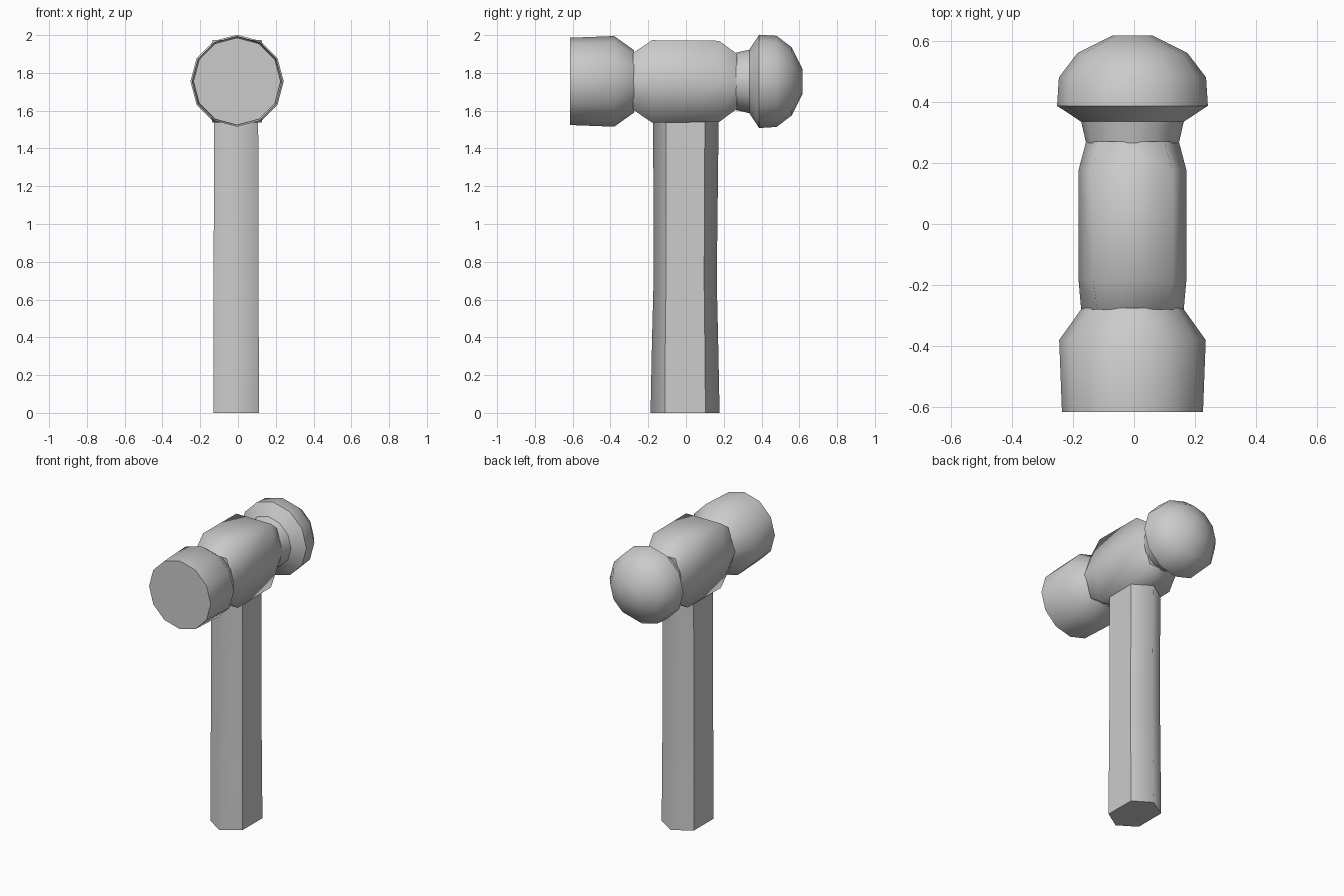
import bpy, bmesh
from math import sin, cos, tau

if "Cube" in bpy.data.objects:
    bpy.data.objects.remove(bpy.data.objects["Cube"])


def loft(name, rings, sharp_rings=(), sharp_sides=()):
    """Skin a list of equal-sized point rings, cap both ends, mark chosen edges sharp."""
    bm = bmesh.new()
    vr = [[bm.verts.new(p) for p in r] for r in rings]
    n = len(vr[0])
    for a, b in zip(vr, vr[1:]):
        for i in range(n):
            j = (i + 1) % n
            bm.faces.new((a[i], a[j], b[j], b[i]))
    bm.faces.new(vr[0])
    bm.faces.new(vr[-1])
    for f in bm.faces:
        f.smooth = True
    for k in sharp_rings:
        for i in range(n):
            bm.edges.get((vr[k][i], vr[k][(i + 1) % n])).smooth = False
    for i in sharp_sides:
        for a, b in zip(vr, vr[1:]):
            bm.edges.get((a[i], b[i])).smooth = False
    bmesh.ops.recalc_face_normals(bm, faces=bm.faces[:])
    me = bpy.data.meshes.new(name)
    bm.to_mesh(me)
    bm.free()
    ob = bpy.data.objects.new(name, me)
    bpy.context.collection.objects.link(ob)
    return ob


CX, CZ = -0.005, 1.755   # head axis


def circle(y, r, n=12):
    return [(CX + r * cos(tau * i / n), y, CZ + r * sin(tau * i / n)) for i in range(n)]


def body_ring(y, w, top, h):
    pts = [(w, 0), (top, h), (-top, h), (-w, 0), (-top, -h), (top, -h)]
    return [(CX + x, y, CZ + z) for x, z in pts]


def handle_ring(z, w, y0, y1, tip0, tip1):
    pts = [(w, y0), (w, y1), (0, tip1), (-w, y1), (-w, y0), (0, tip0)]
    return [(x - 0.01, y, z) for x, y in pts]


# Striking face
loft("striking_face", [circle(-0.615, 0.231), circle(-0.38, 0.24), circle(-0.275, 0.165)],
     sharp_rings=(0, 2))

# Central six-sided body
loft("head_body", [body_ring(-0.28, 0.168, 0.115, 0.15), body_ring(-0.18, 0.177, 0.13, 0.218),
                   body_ring(0.175, 0.177, 0.13, 0.215), body_ring(0.27, 0.152, 0.105, 0.145)],
     sharp_rings=(0, 3))

# Neck and rounded peen
loft("neck_and_peen", [circle(0.265, 0.152), circle(0.335, 0.168), circle(0.387, 0.247),
                       circle(0.48, 0.241), circle(0.56, 0.18), circle(0.617, 0.066)],
     sharp_rings=(0, 1, 2))

# Handle with flat sides and pointed front and back
loft("handle", [handle_ring(0, 0.121, -0.11, 0.103, -0.188, 0.178),
                handle_ring(0.35, 0.12, -0.11, 0.1, -0.181, 0.171),
                handle_ring(0.7, 0.119, -0.106, 0.096, -0.172, 0.163),
                handle_ring(1.56, 0.117, -0.105, 0.1, -0.174, 0.173)],
     sharp_rings=(0, 3), sharp_sides=(0, 1, 3, 4))
